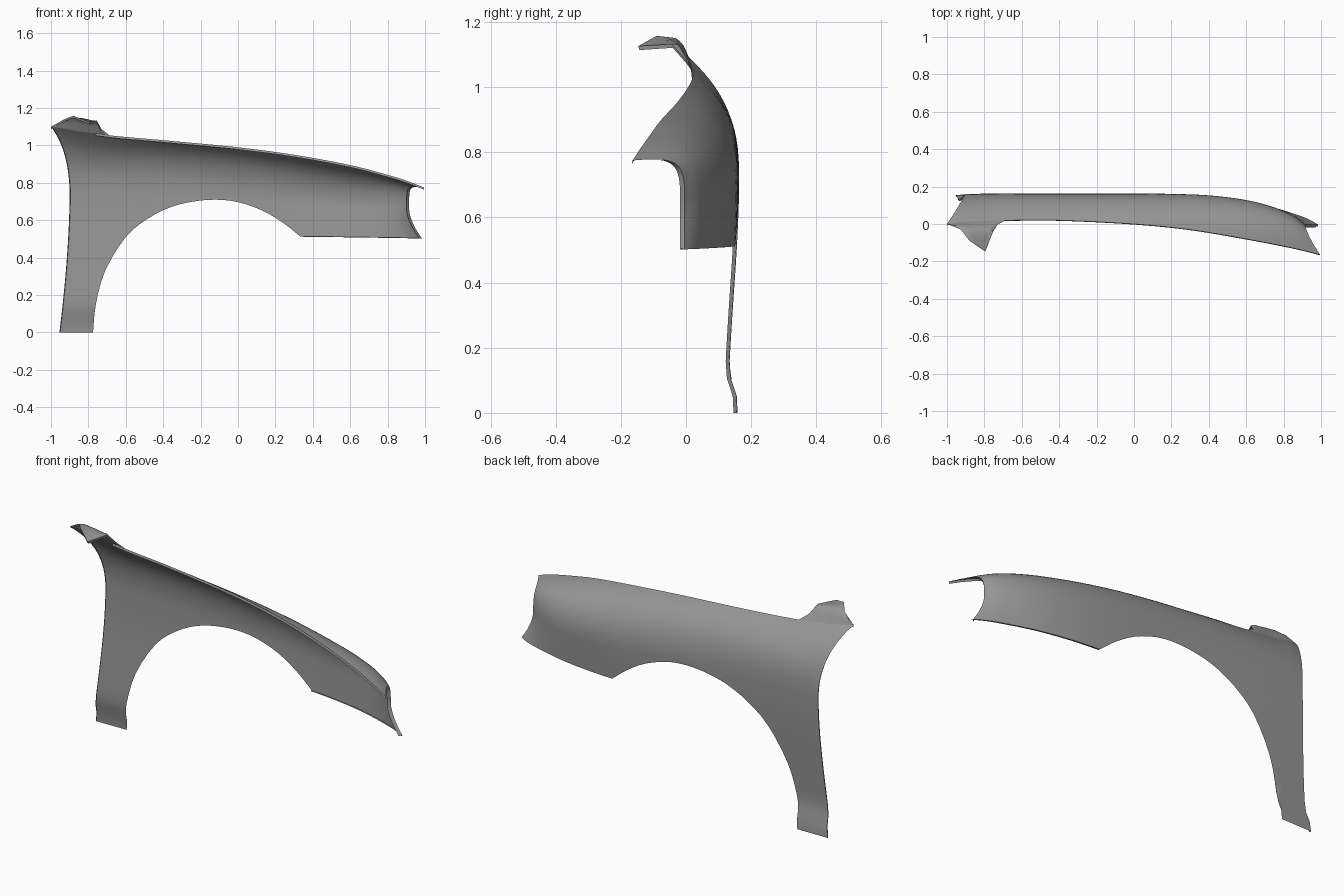
import bpy, bmesh
from mathutils import Vector

if "Cube" in bpy.data.objects:
    bpy.data.objects.remove(bpy.data.objects["Cube"])

SUB, UP, LOW = 3, 14, 14


def interp(table, x, smooth=True):
    """Interpolate rows (x, a, b, ...) at x."""
    x = min(max(x, table[0][0]), table[-1][0])
    i = 0
    while i < len(table) - 2 and x > table[i + 1][0]:
        i += 1
    p, q = table[i], table[i + 1]
    h = q[0] - p[0]
    t = (x - p[0]) / h
    a, b = table[max(i - 1, 0)], table[min(i + 2, len(table) - 1)]
    out = []
    for k in range(1, len(p)):
        v = p[k] + (q[k] - p[k]) * t
        if smooth:
            m0 = (q[k] - a[k]) / (q[0] - a[0]) * h
            m1 = (b[k] - p[k]) / (b[0] - p[0]) * h
            v = ((2*t**3 - 3*t*t + 1) * p[k] + (t**3 - 2*t*t + t) * m0
                 + (3*t*t - 2*t**3) * q[k] + (t**3 - t*t) * m1)
        out.append(v)
    return out


# Upper inner edge: x, y, z
HOOD = [(-1, 0, 1.10), (-.93, .01, 1.09), (-.85, .015, 1.075), (-.75, .018, 1.063),
        (-.65, .02, 1.05), (-.4, .02, 1.028), (0, 0, .99), (.3, -.03, .95),
        (.6, -.08, .895), (.8, -.118, .843), (.9, -.14, .812), (.995, -.164, .775)]
# Widest line of the side: x, y
SIDE = [(-.9, .16), (-.8, .162), (-.4, .163), (0, .163), (.2, .161), (.4, .153),
        (.6, .128), (.75, .089), (.855, .043), (.89, .018), (.915, -.004)]
# Side y change below the widest line: z, dy
LOWER = [(0, -.004), (.05, -.006), (.12, -.028), (.16, -.028), (.3, -.020),
         (.5, -.007), (.64, -.001), (.72, 0), (.8, 0)]
# Columns: hood x, side x, bottom x, bottom z
COLS = [(-1, -.9, -.955, 0), (-.93, -.86, -.895, 0), (-.85, -.815, -.835, 0),
        (-.775, -.775, -.775, 0), (-.76, -.76, -.76, .15), (-.71, -.71, -.71, .33),
        (-.6, -.6, -.6, .51), (-.48, -.48, -.48, .61), (-.36, -.36, -.36, .67),
        (-.24, -.24, -.24, .70), (-.12, -.12, -.12, .71), (0, 0, 0, .697),
        (.13, .13, .13, .652), (.24, .24, .24, .587), (.335, .335, .335, .512),
        (.5, .5, .5, .51), (.65, .65, .65, .508), (.78, .77, .78, .506),
        (.9, .855, .895, .504), (.955, .89, .95, .503), (.995, .915, .985, .502)]


def section(hx, mx, bx, bz):
    """One cross-section from the upper edge down to the lower edge."""
    hy, hz = interp(HOOD, hx)
    my = interp(SIDE, mx)[0]
    w = min(max((hx + .7) / 1.69, 0), 1)
    mz = max(.745 - .085 * w, bz + .005)
    ctrl = [(hy, hz), (hy + .08 + .063 * w, hz - .075 + .088 * w),
            (my, mz + .18 - .07 * w), (my, mz)]
    pts = []
    for j in range(UP + 1):
        t = j / UP
        c = [(1-t)**3, 3*t*(1-t)**2, 3*t*t*(1-t), t**3]
        y, z = (sum(k * p[a] for k, p in zip(c, ctrl)) for a in (0, 1))
        pts.append((hx + (mx - hx) * (1 - (1 - t)**(1.7 + 1.9 * w)), y, z))
    for j in range(1, LOW + 1):
        f = j / LOW
        z = mz + (bz - mz) * f
        dy = interp(LOWER, z)[0] * (1 if mx < .6 else (.915 - mx) / .315)
        pts.append((mx + (bx - mx) * f**1.7, my + dy, z))
    return pts


def grid(bm, columns):
    vs = [[bm.verts.new(p) for p in col] for col in columns]
    for a, b in zip(vs, vs[1:]):
        for j in range(len(a) - 1):
            bm.faces.new((a[j], b[j], b[j + 1], a[j + 1]))
    return vs


def flange(bm, edge, offset):
    """Fold a narrow return lip along a run of edge vertices."""
    off = Vector(offset)
    new = [bm.verts.new(v.co + off) for v in edge]
    for i in range(len(edge) - 1):
        bm.faces.new((edge[i], new[i], new[i + 1], edge[i + 1]))


grey = bpy.data.materials.new("dark_grey")
grey.diffuse_color = (.31, .31, .31, 1)
grey.use_nodes = True
grey.node_tree.nodes["Principled BSDF"].inputs["Base Color"].default_value = grey.diffuse_color


def finish(bm, name):
    bmesh.ops.remove_doubles(bm, verts=bm.verts, dist=1e-5)
    me = bpy.data.meshes.new(name)
    bm.to_mesh(me)
    bm.free()
    me.materials.append(grey)
    ob = bpy.data.objects.new(name, me)
    bpy.context.collection.objects.link(ob)
    bpy.ops.object.select_all(action='DESELECT')
    ob.select_set(True)
    bpy.context.view_layer.objects.active = ob
    bpy.ops.object.shade_smooth_by_angle(angle=0.7)


# Fender panel with wheel arch: pillar, arch and front stretches
cols = []
for first, last in ((0, 3), (3, 14), (14, 20)):
    keys = [(i, *COLS[i]) for i in range(first, last + 1)]
    cols += [interp(keys, first + s / SUB) for s in range((last - first) * SUB)]
cols.append(COLS[-1])
bm = bmesh.new()
vs = grid(bm, [section(*c) for c in cols])
flange(bm, vs[0], (.004, -.010, 0))                              # rear edge
flange(bm, vs[-1][4:][::-1], (-.014, -.014, 0))                  # lamp edge
flange(bm, [c[-1] for c in vs[14 * SUB:]], (0, -.012, .002))     # front lower edge
flange(bm, [c[0] for c in vs[4 * SUB:]][::-1], (0, -.003, -.012))  # hood edge
finish(bm, "fender_panel")

# Raised rear corner tab: bend line and free edge, each keyed by station
BEND = [(0, -1, 0, 1.10), (1, -.945, -.008, 1.13), (2, -.89, -.025, 1.15),
        (3, -.83, -.03, 1.147), (4, -.765, -.022, 1.13), (5, -.735, .004, 1.085),
        (6, -.69, .018, 1.056)]
EDGE = [(0, -1, 0, 1.10), (1, -.925, -.03, 1.142), (2, -.88, -.09, 1.158),
        (3, -.795, -.147, 1.126), (4, -.755, -.045, 1.133), (5, -.73, -.004, 1.087),
        (6, -.69, .018, 1.056)]
columns = []
for i in range(25):
    u = i / 4
    bend = Vector(interp(BEND, u, False))
    edge = Vector(interp(EDGE, u, False))
    hx = -1 + .31 * u / 6
    base = Vector((hx, *interp(HOOD, hx)))
    mid = base.lerp(bend, .5)
    columns.append([edge, edge.lerp(bend, .5), bend.lerp(edge, .1), bend.lerp(mid, .2), mid, base])
bm = bmesh.new()
vs = grid(bm, columns)
flange(bm, [c[0] for c in vs][::-1], (0, .004, -.012))
finish(bm, "rear_corner_tab")
